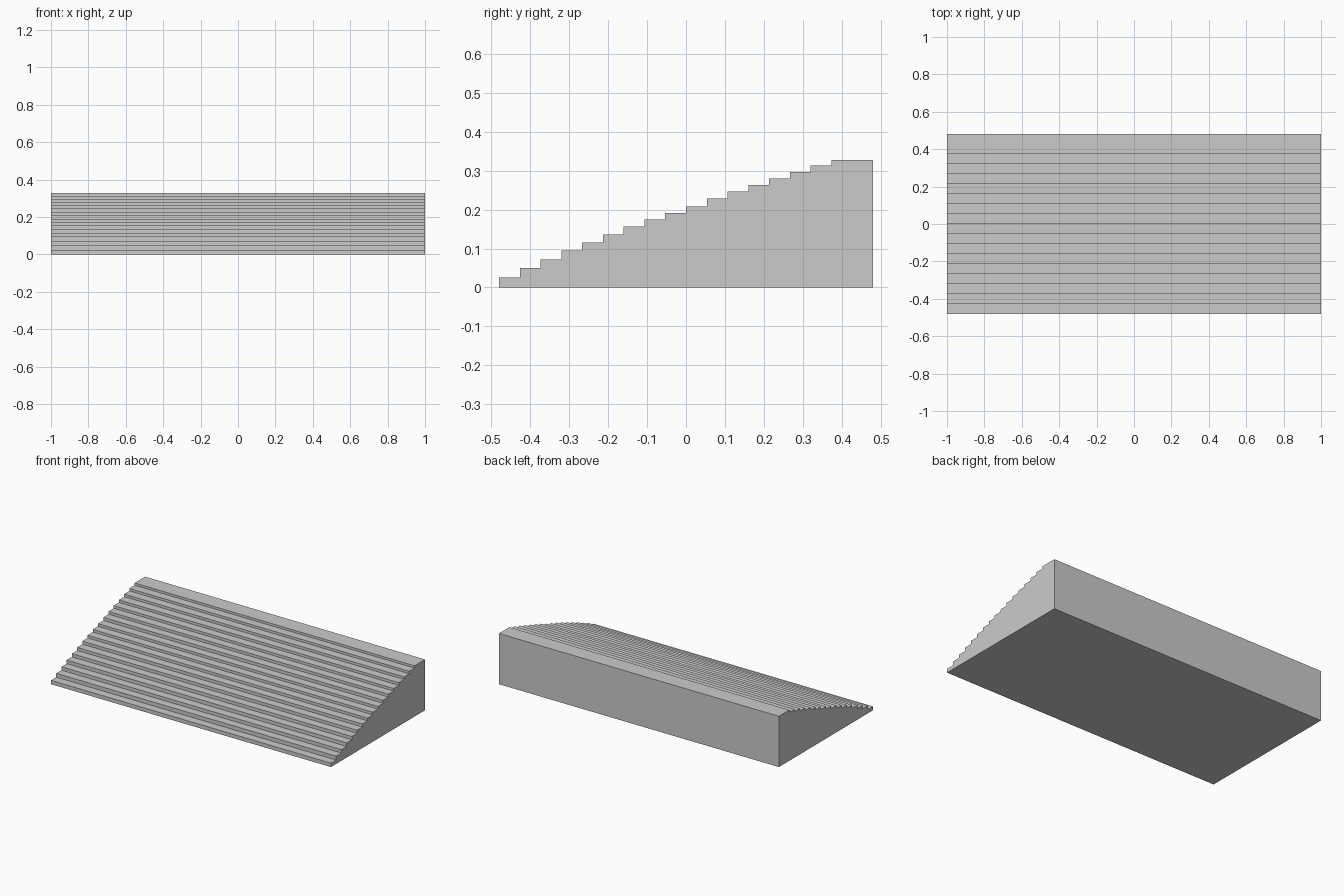
import bpy, bmesh

if "Cube" in bpy.data.objects:
    bpy.data.objects.remove(bpy.data.objects["Cube"])

HALF_LENGTH = 1.0
HALF_DEPTH = 0.48
TREAD = 2 * HALF_DEPTH / 18

# Tread heights from front to back; the last tread is double depth
heights = [0.025, 0.050, 0.072, 0.095, 0.116, 0.136, 0.156, 0.174, 0.191,
           0.208, 0.228, 0.246, 0.263, 0.280, 0.297, 0.313, 0.328]

# Stepped side profile in (y, z)
profile = [(-HALF_DEPTH, 0.0)]
for i, z in enumerate(heights):
    y0 = -HALF_DEPTH + i * TREAD
    y1 = HALF_DEPTH if i == len(heights) - 1 else y0 + TREAD
    profile += [(y0, z), (y1, z)]
profile.append((HALF_DEPTH, 0.0))

# Extrude the profile along the length
bm = bmesh.new()
side = bm.faces.new([bm.verts.new((-HALF_LENGTH, y, z)) for y, z in profile])
result = bmesh.ops.extrude_face_region(bm, geom=[side], use_keep_orig=True)
new_verts = [g for g in result["geom"] if isinstance(g, bmesh.types.BMVert)]
bmesh.ops.translate(bm, verts=new_verts, vec=(2 * HALF_LENGTH, 0, 0))
bmesh.ops.recalc_face_normals(bm, faces=bm.faces)

mesh = bpy.data.meshes.new("stepped_seating")
bm.to_mesh(mesh)
bm.free()
bpy.context.collection.objects.link(bpy.data.objects.new("stepped_seating", mesh))
